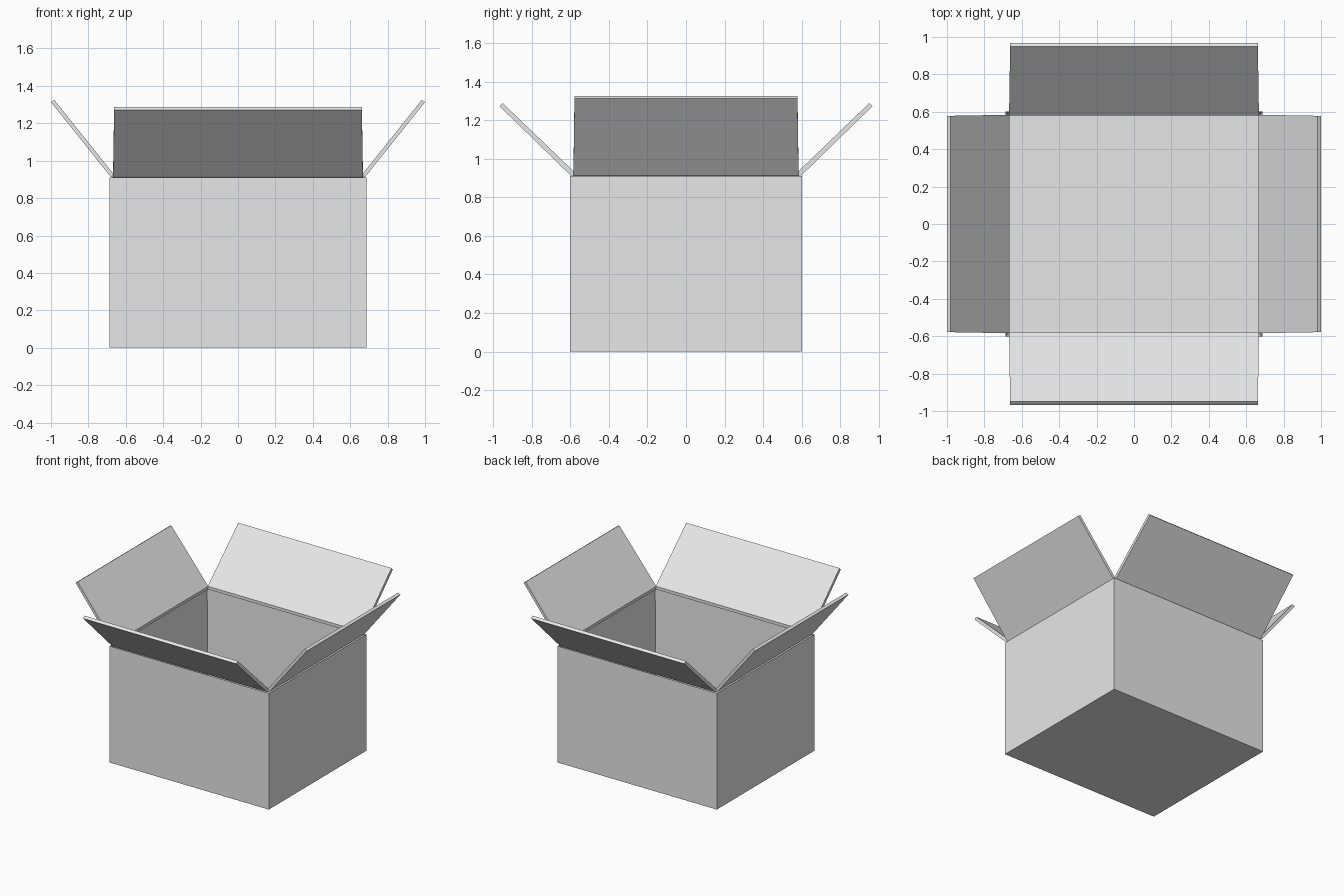
import bpy
import bmesh
from mathutils import Matrix

cube = bpy.data.objects.get("Cube")
if cube:
    bpy.data.objects.remove(cube, do_unlink=True)

HALF_X, HALF_Y, HEIGHT, WALL = 0.688, 0.602, 0.91, 0.022

card = bpy.data.materials.new("plain_grey_card")
card.use_nodes = True
card.diffuse_color = (0.8, 0.8, 0.8, 1)
card.node_tree.nodes["Principled BSDF"].inputs["Base Color"].default_value = card.diffuse_color


def make_object(name, bm):
    bmesh.ops.recalc_face_normals(bm, faces=bm.faces)
    mesh = bpy.data.meshes.new(name)
    bm.to_mesh(mesh)
    bm.free()
    mesh.materials.append(card)
    obj = bpy.data.objects.new(name, mesh)
    bpy.context.collection.objects.link(obj)


def box_body():
    """Open box: inset the top face, then push it down to the floor."""
    bm = bmesh.new()
    bmesh.ops.create_cube(bm, size=1)
    bmesh.ops.scale(bm, verts=bm.verts, vec=(2 * HALF_X, 2 * HALF_Y, HEIGHT))
    bmesh.ops.translate(bm, verts=bm.verts, vec=(0, 0, HEIGHT / 2))
    top = max(bm.faces, key=lambda f: f.calc_center_median().z)
    bmesh.ops.inset_region(bm, faces=[top], thickness=WALL)
    bmesh.ops.translate(bm, verts=top.verts, vec=(0, 0, WALL - HEIGHT))
    make_object("box_body", bm)


def flap(name, profile, half_width, turn):
    """Extrude an (outward, up) profile along the hinge, then turn it to its side."""
    bm = bmesh.new()
    hinge = profile[0][0]
    reach = max(p[0] for p in profile) - hinge
    ends = []
    for side in (-1, 1):
        ring = []
        for out, up in profile:
            # the flap narrows very slightly towards its free edge
            width = half_width + 0.006 * (1 - (out - hinge) / reach)
            ring.append(bm.verts.new((out, side * width, up)))
        bm.faces.new(ring)
        ends.append(ring)
    count = len(profile)
    for i in range(count):
        j = (i + 1) % count
        bm.faces.new((ends[0][i], ends[0][j], ends[1][j], ends[1][i]))
    bmesh.ops.rotate(bm, verts=bm.verts, matrix=Matrix.Rotation(turn, 3, "Z"))
    make_object(name, bm)


box_body()

# Flap cross-sections: hinge foot, outer edge, tip, inner edge
side_profile = [(0.666, 0.908), (0.682, 0.915), (1.0, 1.313), (0.982, 1.325), (0.666, 0.93)]
end_profile = [(0.58, 0.908), (0.6, 0.915), (0.967, 1.272), (0.95, 1.288), (0.58, 0.932)]
QUARTER = 1.5707963
for name, profile, width, step in (
    ("left_flap", side_profile, 0.578, 0),
    ("back_flap", end_profile, 0.662, 1),
    ("right_flap", side_profile, 0.578, 2),
    ("front_flap", end_profile, 0.662, 3),
):
    flap(name, profile, width, step * QUARTER)
